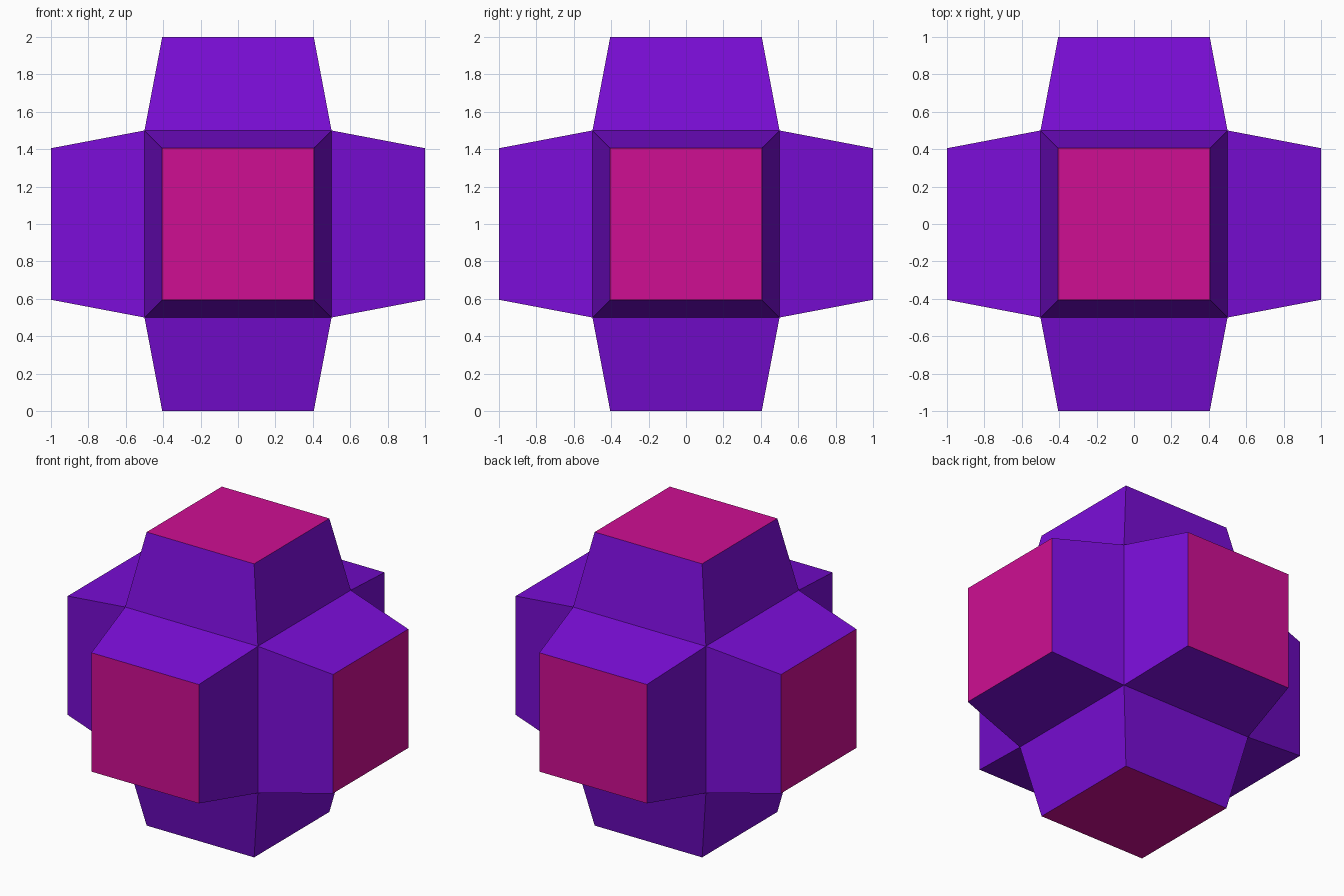
import bpy, bmesh

if "Cube" in bpy.data.objects:
    bpy.data.objects.remove(bpy.data.objects["Cube"])


def material(name, rgb):
    m = bpy.data.materials.new(name)
    m.diffuse_color = (*rgb, 1.0)
    m.use_nodes = True
    m.node_tree.nodes["Principled BSDF"].inputs["Base Color"].default_value = m.diffuse_color
    return m


purple = material("purple", (0.195, 0.004, 0.68))
pink = material("pink", (0.62, 0.0045, 0.29))

# Core cube whose six faces are each extruded into a tapered block
bm = bmesh.new()
bmesh.ops.create_cube(bm, size=1.0)
for face in list(bm.faces):
    direction = face.normal.copy()
    cap = bmesh.ops.extrude_discrete_faces(bm, faces=[face])["faces"][0]
    centre = direction * 0.5
    for v in cap.verts:
        v.co = centre + (v.co - centre) * 0.81 + direction * 0.5

# Pink on the six outer caps, purple on the tapered sides
bm.normal_update()
for f in bm.faces:
    f.material_index = 1 if f.calc_center_median().length > 0.95 else 0
bmesh.ops.recalc_face_normals(bm, faces=bm.faces)
bmesh.ops.translate(bm, verts=bm.verts, vec=(0, 0, 1))

mesh = bpy.data.meshes.new("six_armed_block")
bm.to_mesh(mesh)
bm.free()
mesh.materials.append(purple)
mesh.materials.append(pink)
block = bpy.data.objects.new("six_armed_block", mesh)
bpy.context.collection.objects.link(block)
